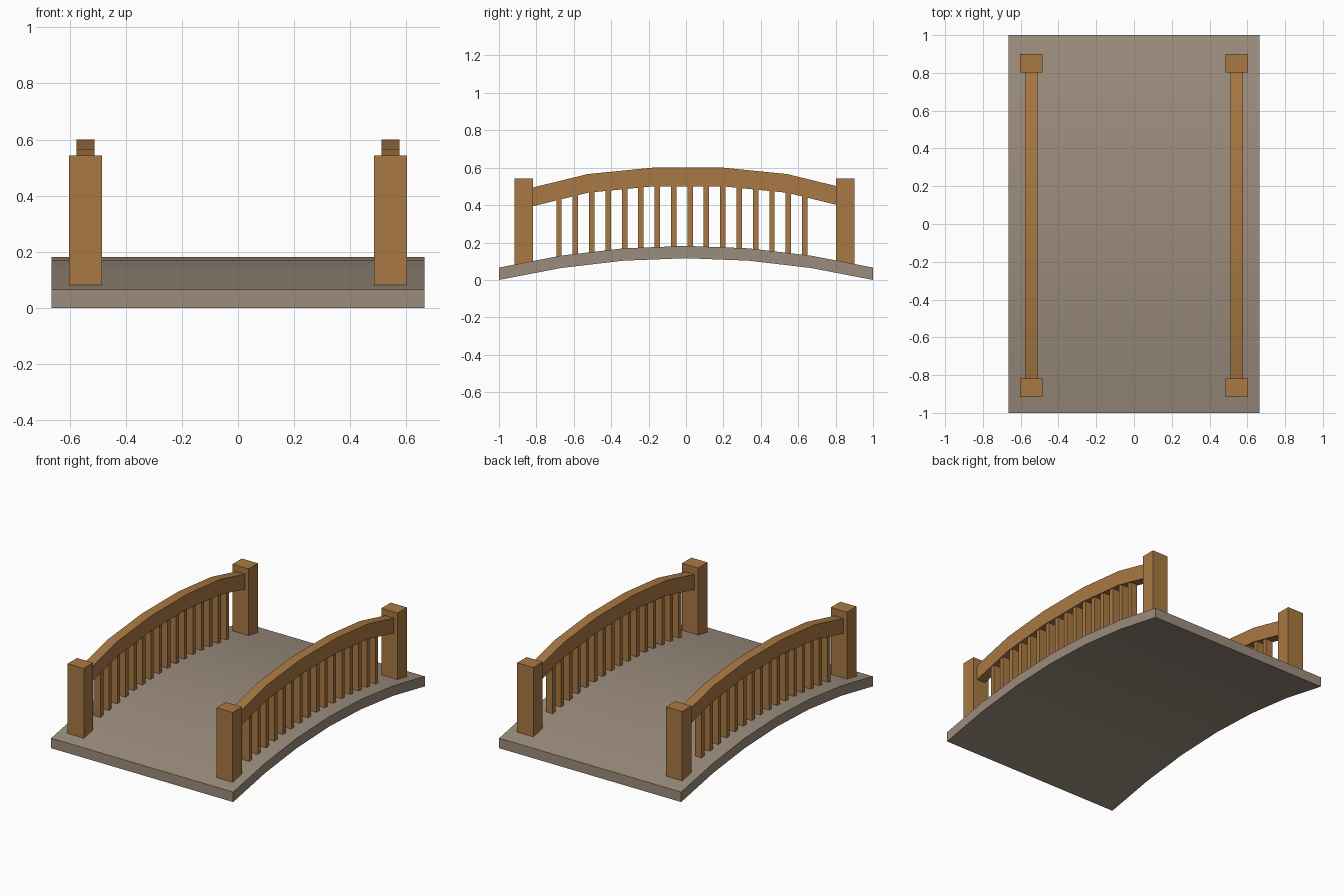
import bpy

if "Cube" in bpy.data.objects:
    bpy.data.objects.remove(bpy.data.objects["Cube"], do_unlink=True)


def make_material(name, rgb):
    mat = bpy.data.materials.new(name)
    mat.use_nodes = True
    mat.diffuse_color = (*rgb, 1)
    mat.node_tree.nodes["Principled BSDF"].inputs["Base Color"].default_value = (*rgb, 1)
    return mat


wood = make_material("warm_wood", (0.40, 0.19, 0.056))
stone = make_material("grey_brown_deck", (0.33, 0.265, 0.205))


def add_mesh(name, verts, faces, mat, smooth=False):
    mesh = bpy.data.meshes.new(name)
    mesh.from_pydata(verts, [], faces)
    mesh.materials.append(mat)
    obj = bpy.data.objects.new(name, mesh)
    bpy.context.collection.objects.link(obj)
    if smooth:
        bpy.ops.object.select_all(action="DESELECT")
        obj.select_set(True)
        bpy.context.view_layer.objects.active = obj
        bpy.ops.object.shade_smooth_by_angle()
    return obj


def arched_beam(name, x, half_width, path, depth, mat):
    """Rectangular section swept along (y, top z) points."""
    verts, faces = [], []
    for y, z in path:
        verts += [(x - half_width, y, z), (x + half_width, y, z),
                  (x + half_width, y, z - depth), (x - half_width, y, z - depth)]
    for i in range(len(path) - 1):
        a, b = 4 * i, 4 * i + 4
        for k in range(4):
            n = (k + 1) % 4
            faces.append((a + k, a + n, b + n, b + k))
    last = len(verts) - 4
    faces += [(3, 2, 1, 0), tuple(range(last, last + 4))]
    return add_mesh(name, verts, faces, mat, smooth=True)


def box(name, x, y, width, length, bottom, top, mat):
    w, d = width / 2, length / 2
    verts = [(x + sx * w, y + sy * d, z) for z in (bottom, top)
             for sx, sy in ((-1, -1), (1, -1), (1, 1), (-1, 1))]
    faces = [(3, 2, 1, 0), (4, 5, 6, 7)]
    faces += [(k, (k + 1) % 4, (k + 1) % 4 + 4, k + 4) for k in range(4)]
    return add_mesh(name, verts, faces, mat)


def height_at(path, y):
    for (y0, z0), (y1, z1) in zip(path, path[1:]):
        if y0 <= y <= y1:
            return z0 + (z1 - z0) * (y - y0) / (y1 - y0)


# Arched deck
deck_half = [(0, 0.182), (0.333, 0.169), (0.667, 0.130), (1, 0.066)]
deck_path = [(-y, z) for y, z in reversed(deck_half[1:])] + deck_half
arched_beam("deck", 0, 0.665, deck_path, 0.066, stone)

# Railings: an arched handrail, two posts and a row of balusters on each side
rail_path = [(-0.86, 0.484), (-0.525, 0.566), (-0.18, 0.6),
             (0.20, 0.6), (0.54, 0.566), (0.84, 0.493)]
for side, x in (("right", -0.544), ("left", 0.544)):
    arched_beam(side + "_handrail", x, 0.032, rail_path, 0.1, wood)
    box(side + "_front_post", x, -0.868, 0.118, 0.098, 0.045, 0.543, wood)
    box(side + "_back_post", x, 0.852, 0.118, 0.098, 0.05, 0.543, wood)
    for i in range(16):
        y = -0.679 + i * 0.0876
        box(f"{side}_baluster_{i + 1}", x, y, 0.05, 0.029,
            height_at(deck_path, y) - 0.03, height_at(rail_path, y) - 0.06, wood)
